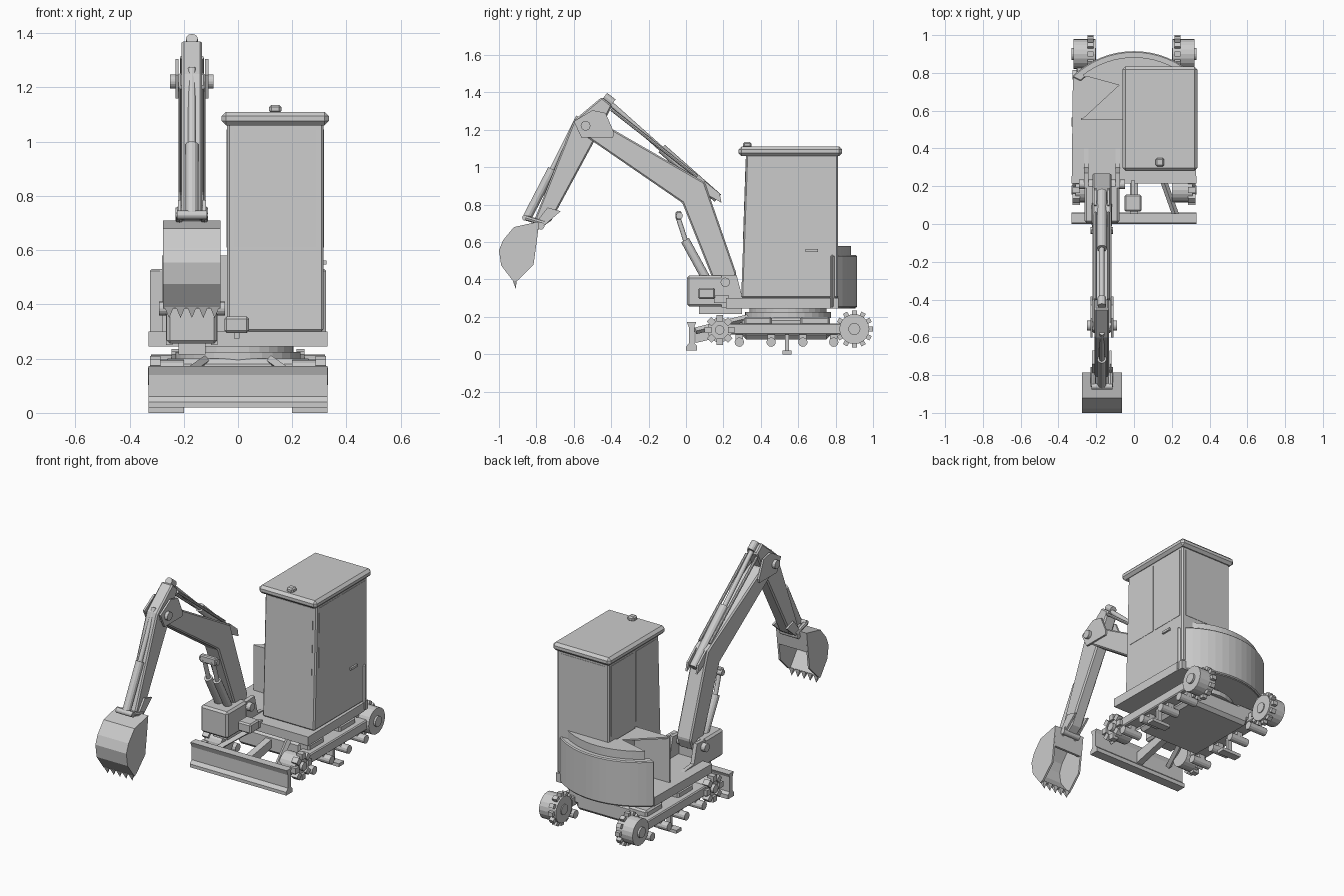
import bpy, bmesh
from math import sin, cos, pi
from mathutils import Vector, Matrix

CX = -0.17  # centre line of the digging arm


def finish(name, bm, bevel=0):
    bmesh.ops.recalc_face_normals(bm, faces=bm.faces)
    me = bpy.data.meshes.new(name)
    bm.to_mesh(me)
    bm.free()
    ob = bpy.data.objects.new(name, me)
    bpy.context.collection.objects.link(ob)
    if bevel:
        m = ob.modifiers.new("bevel", 'BEVEL')
        m.width, m.segments, m.limit_method = bevel, 1, 'ANGLE'
    return ob


def prism(name, pts, a, b, axis='x', bevel=0):
    """Extrude a (y, z) profile along x, or an (x, y) outline along z."""
    put = (lambda p, t: (t, p[0], p[1])) if axis == 'x' else (lambda p, t: (p[0], p[1], t))
    bm = bmesh.new()
    lo = [bm.verts.new(put(p, a)) for p in pts]
    hi = [bm.verts.new(put(p, b)) for p in pts]
    bm.faces.new(lo)
    bm.faces.new(hi)
    n = len(pts)
    for i in range(n):
        bm.faces.new((lo[i], lo[(i + 1) % n], hi[(i + 1) % n], hi[i]))
    return finish(name, bm, bevel)


def box(name, x0, x1, y0, y1, z0, z1, bevel=0):
    return prism(name, [(y0, z0), (y1, z0), (y1, z1), (y0, z1)], x0, x1, 'x', bevel)


def rod(name, p0, p1, r, n=12):
    p0, p1 = Vector(p0), Vector(p1)
    d = p1 - p0
    mat = Matrix.Translation((p0 + p1) / 2) @ d.to_track_quat('Z', 'Y').to_matrix().to_4x4()
    bm = bmesh.new()
    bmesh.ops.create_cone(bm, cap_ends=True, segments=n, radius1=r, radius2=r, depth=d.length, matrix=mat)
    return finish(name, bm)


def arm_rod(name, a, b, r, x=CX, n=12):
    return rod(name, (x, *a), (x, *b), r, n)


def pin(name, y, z, r, x0, x1, n=16):
    return rod(name, (x0, y, z), (x1, y, z), r, n)


def wheel_lugs(name, y, z, r0, r1, w, x0, x1, n):
    bm = bmesh.new()
    for i in range(n):
        a = 2 * pi * i / n
        m = (Matrix.Translation(((x0 + x1) / 2, y, z)) @ Matrix.Rotation(a, 4, 'X')
             @ Matrix.Translation((0, 0, (r0 + r1) / 2)) @ Matrix.Diagonal((abs(x1 - x0), w, r1 - r0, 1)))
        bmesh.ops.create_cube(bm, size=1, matrix=m)
    return finish(name, bm)


def arc(r, half, n=16, cy=0.445):
    return [(r * sin(t), cy + r * cos(t)) for t in [half * (2 * i / n - 1) for i in range(n + 1)]]


# Undercarriage, both sides
for s, side in ((-1, "left"), (1, "right")):
    box(side + "_track_frame", s * 0.22, s * 0.305, 0.2, 0.86, 0.105, 0.165, 0.006)
    for y0, y1 in ((0.31, 0.46), (0.61, 0.77)):
        box(side + "_frame_leg", s * 0.14, s * 0.27, y0, y1, 0.12, 0.2, 0.01)
    pin(side + "_idler", 0.18, 0.13, 0.066, s * 0.2, s * 0.31, 20)
    pin(side + "_idler_hub", 0.18, 0.13, 0.025, s * 0.2, s * 0.33)
    wheel_lugs(side + "_idler_lugs", 0.18, 0.13, 0.045, 0.08, 0.034, s * 0.285, s * 0.325, 8)
    pin(side + "_sprocket", 0.9, 0.135, 0.08, s * 0.205, s * 0.32, 20)
    pin(side + "_sprocket_hub", 0.9, 0.135, 0.032, s * 0.2, s * 0.332)
    wheel_lugs(side + "_sprocket_teeth", 0.9, 0.135, 0.07, 0.1, 0.026, s * 0.215, s * 0.245, 12)
    for y in (0.285, 0.455, 0.625, 0.79):
        pin(side + "_roller", y, 0.065, 0.025, s * 0.2, s * 0.325, 12)
        box(side + "_roller_mount", s * 0.24, s * 0.28, y - 0.02, y + 0.02, 0.065, 0.11)
    box(side + "_guide", s * 0.2, s * 0.33, 0.515, 0.565, 0, 0.02)
    box(side + "_guide_stem", s * 0.25, s * 0.28, 0.53, 0.55, 0.02, 0.11)
    rod(side + "_blade_arm", (s * 0.22, 0.05, 0.125), (s * 0.12, 0.33, 0.195), 0.018, 4)
box("carbody", -0.22, 0.22, 0.3, 0.77, 0.08, 0.2, 0.02)
rod("turntable", (0, 0.545, 0.19), (0, 0.545, 0.25), 0.205, 32)
rod("turntable_flange", (0, 0.545, 0.195), (0, 0.545, 0.225), 0.23, 32)

# Dozer blade with a slightly hollow front
prism("blade", [(0.0, 0.02), (0.06, 0.02), (0.06, 0.045), (0.045, 0.06), (0.045, 0.15),
                (0.055, 0.172), (0.005, 0.172), (0.017, 0.14), (0.017, 0.06), (0.0, 0.04)], -0.33, 0.33)
prism("blade_cylinder_lug", [(0.05, 0.06), (0.3, 0.12), (0.3, 0.17), (0.05, 0.13)], -0.02, 0.02)

# Upper deck, rear counterweight, engine hood
prism("deck", [(-0.33, 0.215), (0.33, 0.215)] + arc(0.46, 0.78)[::-1], 0.245, 0.3, 'z')
prism("counterweight", arc(0.47, 0.778) + arc(0.42, 0.74)[::-1], 0.25, 0.53, 'z', 0.006)
prism("hood_rear", arc(0.438, 0.67) + arc(0.42, 0.66)[::-1], 0.3, 0.58, 'z')
prism("hood_top", [(-0.05, 0.55), (-0.28, 0.55), (-0.08, 0.735)] + arc(0.437, 0.67)
      + [(0.27, 0.75), (-0.05, 0.75)], 0.57, 0.58, 'z')
box("hood_front", -0.28, -0.04, 0.55, 0.56, 0.3, 0.58)

# Cab
prism("cab_body", [(0.295, 0.3), (0.812, 0.3), (0.812, 1.07), (0.322, 1.07)], -0.04, 0.315, 'x', 0.008)
box("cab_sill", -0.05, 0.32, 0.215, 0.815, 0.245, 0.3)
box("cab_roof", -0.06, 0.335, 0.28, 0.835, 1.06, 1.11, 0.016)
box("roof_light", 0.115, 0.16, 0.305, 0.35, 1.105, 1.135, 0.008)
prism("front_window", [(0.3045, 0.61), (0.314, 0.61), (0.3285, 1.045), (0.319, 1.045)], -0.015, 0.29)
box("rear_window", -0.015, 0.29, 0.80, 0.814, 0.61, 1.045)
for x, side in ((-0.04, "left"), (0.315, "right")):
    prism(side + "_front_glass", [(0.335, 0.61), (0.55, 0.61), (0.55, 1.045), (0.345, 1.045)], x - 0.002, x + 0.002)
    box(side + "_rear_glass", x - 0.002, x + 0.002, 0.565, 0.79, 0.61, 1.045)
box("door_handle", 0.31, 0.326, 0.64, 0.705, 0.548, 0.562)
box("front_step_lamp", -0.05, 0.04, 0.065, 0.155, 0.295, 0.355, 0.008)
box("lamp_stalk", -0.015, 0.005, 0.15, 0.23, 0.275, 0.315)

# Swing bracket
box("swing_bracket", CX - 0.093, CX + 0.093, 0.005, 0.21, 0.255, 0.42, 0.012)
box("swing_post", CX - 0.05, CX + 0.05, 0.07, 0.3, 0.215, 0.26)
for s in (-1, 1):
    x = CX + s * 0.083
    prism("bracket_ear", [(0.19, 0.25), (0.4, 0.25), (0.4, 0.3), (0.3, 0.31), (0.27, 0.425), (0.19, 0.42)],
          x - 0.012, x + 0.012)
pin("boom_foot_pin", 0.21, 0.385, 0.025, CX - 0.122, CX + 0.122)

# Boom and stick
prism("boom", [(0.16, 0.36), (-0.02, 0.81), (-0.5, 1.14), (-0.58, 1.2), (-0.56, 1.255), (-0.43, 1.225),
               (0.1, 0.92), (0.27, 0.43), (0.24, 0.36)], CX - 0.05, CX + 0.05, 'x', 0.008)
for s in (-1, 1):
    x = CX + s * 0.055
    prism("boom_head_plate", [(-0.6, 1.245), (-0.56, 1.16), (-0.39, 1.16), (-0.385, 1.185), (-0.43, 1.29), (-0.5, 1.305)],
          x - 0.006, x + 0.006)
    prism("boom_elbow_plate", [(0.06, 0.88), (0.1, 0.86), (0.19, 0.81), (0.18, 0.86), (0.1, 0.925)],
          CX + s * 0.035 - 0.006, CX + s * 0.035 + 0.006)
pin("stick_pin", -0.537, 1.222, 0.026, CX - 0.08, CX + 0.08)
prism("stick", [(-0.45, 1.375), (-0.395, 1.33), (-0.49, 1.14), (-0.72, 0.715), (-0.77, 0.68), (-0.81, 0.72),
                (-0.6, 1.25)], CX - 0.038, CX + 0.038, 'x', 0.008)

# Hydraulic cylinders and hoses
arm_rod("stick_cylinder_barrel", (0.17, 0.835), (-0.13, 1.1), 0.026)
arm_rod("stick_cylinder_rod", (-0.1, 1.07), (-0.42, 1.355), 0.014)
arm_rod("stick_cylinder_eye", (-0.39, 1.345), (-0.435, 1.38), 0.022)
for s in (-1, 1):
    arm_rod("stick_hose", (0.06, 0.95), (-0.4, 1.31), 0.009, CX + s * 0.035, 8)
arm_rod("bucket_cylinder_barrel", (-0.85, 0.73), (-0.715, 0.99), 0.024)
arm_rod("bucket_cylinder_rod", (-0.72, 0.98), (-0.575, 1.27), 0.014)
for s in (-1, 1):
    x = CX + s * 0.03
    arm_rod("boom_cylinder_barrel", (0.11, 0.4), (-0.005, 0.61), 0.024, x)
    arm_rod("boom_cylinder_rod", (0.0, 0.6), (-0.045, 0.74), 0.013, x)
box("boom_cylinder_head", CX - 0.055, CX + 0.055, -0.055, -0.025, 0.72, 0.765, 0.006)
pin("boom_cylinder_pin", -0.035, 0.74, 0.018, CX - 0.06, CX + 0.06)

# Bucket linkage
for s in (-1, 1):
    x = CX + s * 0.046
    prism("link_plate", [(-0.74, 0.785), (-0.67, 0.765), (-0.745, 0.70), (-0.79, 0.665), (-0.79, 0.72)],
          x - 0.006, x + 0.006)
    arm_rod("link_bar", (-0.86, 0.73), (-0.76, 0.7), 0.014, x, 8)
pin("link_pin", -0.86, 0.73, 0.016, CX - 0.055, CX + 0.055)
pin("bucket_pin", -0.775, 0.685, 0.018, CX - 0.06, CX + 0.06)

# Bucket: folded shell, side plates, teeth
outer = [(-0.785, 0.71), (-0.92, 0.68), (-0.978, 0.61), (-1.0, 0.555), (-0.988, 0.475), (-0.92, 0.385)]
inner = [(-0.79, 0.695), (-0.913, 0.667), (-0.965, 0.604), (-0.985, 0.553), (-0.974, 0.481), (-0.908, 0.392)]
prism("bucket_shell", outer + inner[::-1], CX - 0.105, CX + 0.105)
for s in (-1, 1):
    x = CX + s * 0.1
    prism("bucket_side", outer + [(-0.9, 0.395), (-0.815, 0.48), (-0.8, 0.59)], x - 0.006, x + 0.006)
prism("bucket_inner_plate", [(-0.785, 0.71), (-0.80, 0.585), (-0.815, 0.585), (-0.80, 0.70)], CX - 0.1, CX + 0.1)
for i in range(5):
    x = CX + (i - 2) * 0.042
    bm = bmesh.new()
    base = [bm.verts.new(c) for c in ((x - 0.017, -0.925, 0.39), (x + 0.017, -0.925, 0.39),
                                      (x + 0.017, -0.905, 0.4), (x - 0.017, -0.905, 0.4))]
    tip = bm.verts.new((x, -0.91, 0.35))
    bm.faces.new(base)
    for k in range(4):
        bm.faces.new((base[k], base[(k + 1) % 4], tip))
    finish("bucket_tooth", bm)
